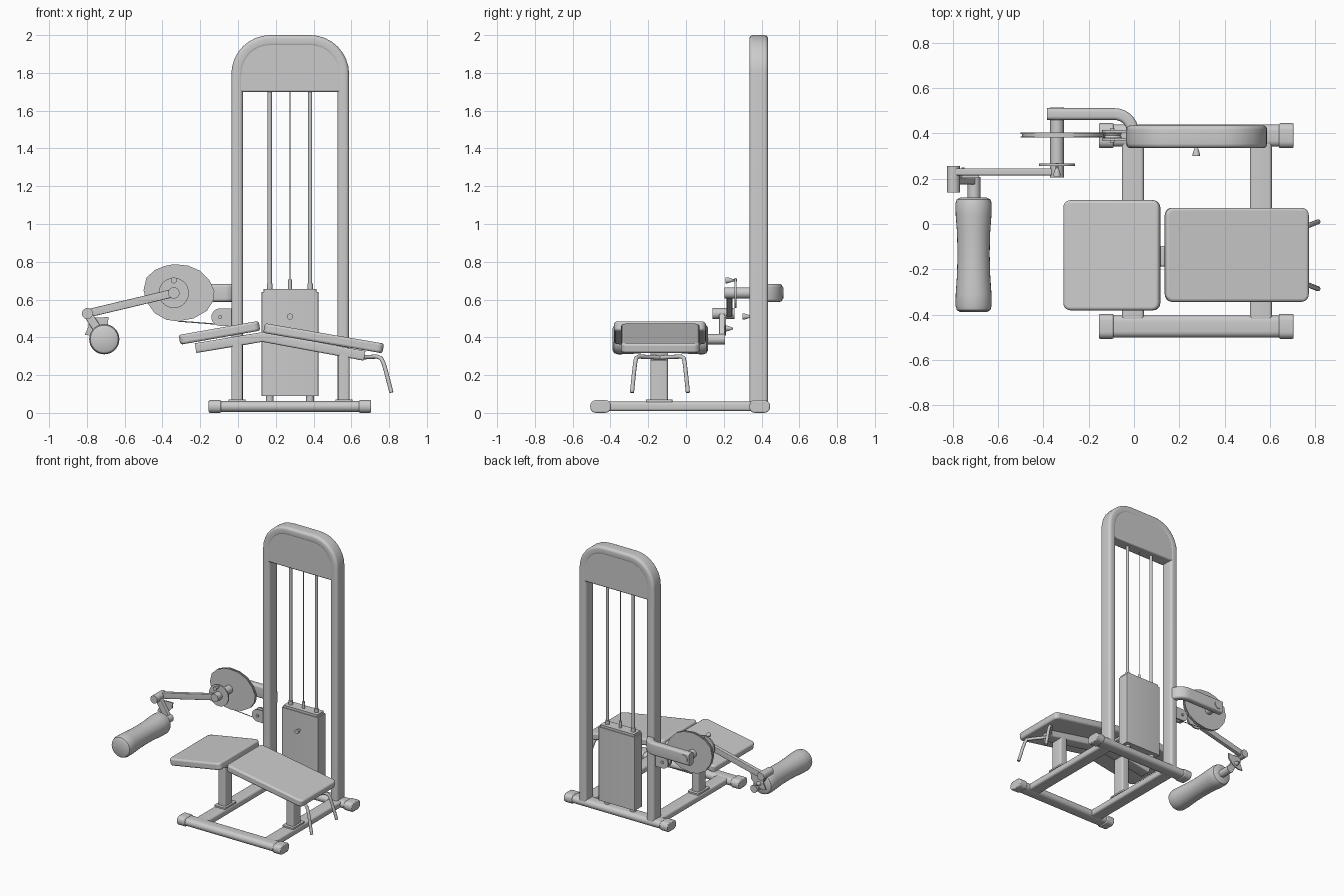
import bpy, bmesh, math
from mathutils import Vector

if "Cube" in bpy.data.objects:
    bpy.data.objects.remove(bpy.data.objects["Cube"])

X, Y, Z = Vector((1, 0, 0)), Vector((0, 1, 0)), Vector((0, 0, 1))


def finish(name, bm, bevel=0, segs=2):
    bmesh.ops.recalc_face_normals(bm, faces=bm.faces)
    me = bpy.data.meshes.new(name)
    bm.to_mesh(me)
    bm.free()
    me.shade_smooth()
    me.set_sharp_from_angle(angle=math.radians(35))
    ob = bpy.data.objects.new(name, me)
    bpy.context.collection.objects.link(ob)
    if bevel:
        m = ob.modifiers.new("bevel", "BEVEL")
        m.width, m.segments = bevel, segs
        m.limit_method, m.angle_limit = 'ANGLE', math.radians(40)
    return ob


def loft(name, rings, **kw):
    bm = bmesh.new()
    vs = [[bm.verts.new(p) for p in r] for r in rings]
    n = len(vs[0])
    for a, b in zip(vs, vs[1:]):
        for i in range(n):
            bm.faces.new((a[i], a[(i + 1) % n], b[(i + 1) % n], b[i]))
    bm.faces.new(vs[0])
    bm.faces.new(vs[-1])
    return finish(name, bm, **kw)


def round_rect(w, h, r, k=5):
    pts = []
    for q, (sx, sy) in enumerate([(1, 1), (-1, 1), (-1, -1), (1, -1)]):
        for i in range(k + 1):
            a = math.pi / 2 * (q + i / k)
            pts.append((sx * (w / 2 - r) + r * math.cos(a), sy * (h / 2 - r) + r * math.sin(a)))
    return pts


def sweep(name, path, n, w, h, r, **kw):
    """Rounded-rectangle bar along a path: h runs along n, w across it."""
    path = [Vector(p) for p in path]
    prof, rings = round_rect(w, h, r), []
    for i, p in enumerate(path):
        t0 = (p - path[max(i - 1, 0)]).normalized()
        t1 = (path[min(i + 1, len(path) - 1)] - p).normalized()
        t = (t0 + t1).normalized()
        c = n.cross(t).normalized()
        m = t.cross(c)
        rings.append([p + c * u + m * v for u, v in prof])
    return loft(name, rings, **kw)


def rod(name, path, radii, n=20, **kw):
    """Round bar along a path; radii is one number or one per point."""
    path = [Vector(p) for p in path]
    if not isinstance(radii, (list, tuple)):
        radii = [radii] * len(path)
    ref, rings = None, []
    for i, p in enumerate(path):
        t = (path[min(i + 1, len(path) - 1)] - path[max(i - 1, 0)]).normalized()
        if ref is None:
            ref = t.orthogonal()
        c = (ref - t * ref.dot(t)).normalized()
        ref, d = c, t.cross(c)
        rings.append([p + radii[i] * (c * math.cos(a) + d * math.sin(a))
                      for a in (2 * math.pi * k / n for k in range(n))])
    return loft(name, rings, **kw)


def slab(name, pts, y0, y1, **kw):
    return loft(name, [[(x, y, z) for x, z in pts] for y in (y0, y1)], **kw)


def arch(x0, x1, z0, top, rx, rz, k=8):
    """Outline of an upside-down U in x, z."""
    pts = [(x0, z0)]
    for i in range(k + 1):
        a = math.pi - math.pi / 2 * i / k
        pts.append((x0 + rx + rx * math.cos(a), top - rz + rz * math.sin(a)))
    return pts + [(x0 + x1 - x, z) for x, z in reversed(pts)]


# Base: two cross tubes with end caps, two long rails
for tag, y in (("front", -0.452), ("rear", 0.39)):
    sweep(tag + "_base_tube", [(-0.14, y, 0.034), (0.69, y, 0.034)], Z, 0.098, 0.056, 0.027)
    for side, a, b in (("left", -0.155, -0.09), ("right", 0.64, 0.705)):
        sweep(f"{tag}_{side}_end_cap", [(a, y, 0.034), (b, y, 0.034)], Z, 0.11, 0.067, 0.03, bevel=0.006)

# Rails, seat posts and foot plates
for side, x, top in (("left", -0.005, 0.37), ("right", 0.56, 0.31)):
    sweep(side + "_base_rail", [(x, -0.44, 0.034), (x, 0.38, 0.034)], Z, 0.098, 0.05, 0.015)
    sweep(side + "_seat_post", [(x, -0.142, 0.05), (x, -0.142, top)], Y, 0.06, 0.092, 0.012)
    sweep(side + "_foot_plate", [(x, -0.142, 0.058), (x, -0.142, 0.07)], Y, 0.09, 0.14, 0.01)

# Arched tower frame and hood
tower = [(x, 0.385, z) for x, z in arch(-0.004, 0.557, 0.04, 1.969, 0.175, 0.175)]
sweep("tower_frame", tower, Y, 0.062, 0.1, 0.02)
slab("tower_hood", arch(-0.02, 0.573, 1.7, 1.985, 0.19, 0.19), 0.338, 0.432, bevel=0.008)

# Weight stack with top plate, guide rods, cable and selector pin
sweep("weight_stack", [(0.275, 0.385, 0.09), (0.275, 0.385, 0.64)], Y, 0.3, 0.09, 0.004)
sweep("stack_top_plate", [(0.275, 0.385, 0.638), (0.275, 0.385, 0.657)], Y, 0.28, 0.08, 0.004)
for side, x in (("left", 0.168), ("right", 0.382)):
    rod(side + "_guide_rod", [(x, 0.385, 0.05), (x, 0.385, 1.72)], 0.011)
    rod(side + "_rod_collar", [(x, 0.385, 0.65), (x, 0.385, 0.685)], 0.015)
    rod(side + "_stack_foot", [(x, 0.385, 0.03), (x, 0.385, 0.095)], 0.021)
rod("stack_cable", [(0.275, 0.385, 0.65), (0.275, 0.385, 1.72)], 0.003, n=8)
rod("cable_fitting", [(0.275, 0.385, 0.65), (0.275, 0.385, 0.705)], 0.01)


def knob(name, x, y, z, back):
    rod(name, [(x, y, z), (x, y + 0.01, z), (x, y + 0.035, z)], [0.016, 0.016, 0.008])
    rod(name + "_shaft", [(x, y + 0.03, z), (x, back, z)], 0.006, n=10)


knob("selector_pin", 0.275, 0.3, 0.51, 0.36)
knob("cam_pin", -0.34, 0.21, 0.702, 0.27)
knob("roller_adjust_pin", -0.755, 0.205, 0.447, 0.25)

# Folded bench frame and its two pads
sweep("bench_frame", [(-0.225, -0.142, 0.343), (0.13, -0.142, 0.402), (0.67, -0.142, 0.302)],
      Y, 0.052, 0.092, 0.01)
for name, x, y, z, deg, w, d in (("head_pad", -0.098, -0.138, 0.424, 10, 0.43, 0.486),
                                 ("long_pad", 0.4535, -0.136, 0.395, -9.7, 0.64, 0.415)):
    a = math.radians(deg)
    up = Vector((-math.sin(a), 0, math.cos(a))) * 0.026
    c = Vector((x, y, z))
    sweep(name, [c - up, c + up], Y, w, d, 0.032, bevel=0.012, segs=3)

# Pair of hand grips at the low end of the bench
for side, s in (("front", -1), ("rear", 1)):
    pts = [(0.66, 0.0, 0.293), (0.69, 0.05, 0.296), (0.735, 0.112, 0.298), (0.757, 0.126, 0.29),
           (0.77, 0.131, 0.265), (0.782, 0.136, 0.225), (0.812, 0.148, 0.108)]
    rod(side + "_hand_grip", [(x, -0.138 + s * y, z) for x, y, z in pts], 0.011, n=14)

# Curved support arm behind the tower
bend = [(-0.085 + 0.08 * math.sin(a), 0.405 + 0.08 * math.cos(a), 0.635)
        for a in (math.pi / 2 * i / 7 for i in range(8))]
sweep("cam_support_arm", [(-0.383, 0.485, 0.635)] + bend, Z, 0.052, 0.094, 0.016)

# Axle, egg-shaped cam, hub disc
ax, az = -0.34, 0.635
rod("cam_axle", [(ax, 0.205, az), (ax, 0.515, az)], 0.03, n=24)
rod("hub_disc", [(ax, 0.257, az), (ax, 0.267, az)], 0.08, n=32)
egg = [(-0.5, 0.65), (-0.485, 0.715), (-0.44, 0.757), (-0.39, 0.777), (-0.34, 0.787), (-0.265, 0.78),
       (-0.2, 0.752), (-0.15, 0.7), (-0.125, 0.645), (-0.132, 0.59), (-0.165, 0.54), (-0.235, 0.5),
       (-0.32, 0.485), (-0.38, 0.493), (-0.44, 0.527), (-0.485, 0.59)]
slab("cam_core", [(ax + (x - ax) * 0.96, az + (z - az) * 0.96) for x, z in egg], 0.384, 0.4)
for side, y in (("front", 0.381), ("rear", 0.397)):
    slab(side + "_cam_rim", egg, y, y + 0.006)
rod("cam_cable", [(-0.32, 0.391, 0.486), (-0.09, 0.391, 0.468)], 0.003, n=8)

# Pulley between two rounded cheek plates on the tower
capsule = [(-0.095 - 0.046 * math.sin(a), 0.507 + 0.046 * math.cos(a))
           for a in (math.pi * i / 12 for i in range(13))] + [(-0.02, 0.461), (-0.02, 0.553)]
for side, y in (("front", 0.368), ("rear", 0.404)):
    slab(side + "_pulley_cheek", capsule, y, y + 0.01)
rod("pulley_wheel", [(-0.095, 0.38, 0.507), (-0.095, 0.391, 0.507), (-0.095, 0.402, 0.507)],
    [0.042, 0.036, 0.042], n=24)
rod("pulley_bolt", [(-0.095, 0.36, 0.507), (-0.095, 0.422, 0.507)], 0.01)

# Swinging lever with end pivot
sweep("lever_arm", [(-0.34, 0.23, 0.635), (-0.795, 0.23, 0.527)], Y, 0.044, 0.03, 0.004)
rod("lever_pivot", [(-0.797, 0.14, 0.526), (-0.797, 0.256, 0.526)], 0.029, n=24)

# Adjustment link, sector plate and roller
sweep("roller_link", [(-0.797, 0.19, 0.526), (-0.71, 0.19, 0.39)], Y, 0.045, 0.03, 0.004)
slab("sector_plate", [(-0.80, 0.535), (-0.76, 0.505), (-0.685, 0.507), (-0.69, 0.465),
                      (-0.725, 0.43), (-0.77, 0.41), (-0.812, 0.412), (-0.79, 0.46)], 0.203, 0.213)
rod("roller_axle", [(-0.706, 0.08, 0.39), (-0.706, 0.207, 0.39)], 0.028, n=24)
prof = [(-0.388, 0.06), (-0.38, 0.074), (-0.36, 0.08), (-0.31, 0.079), (-0.22, 0.073), (-0.13, 0.071),
        (-0.04, 0.073), (0.04, 0.079), (0.09, 0.08), (0.108, 0.074), (0.116, 0.06)]
rod("foam_roller", [(-0.708, y, 0.39) for y, r in prof], [r for y, r in prof], n=32)
